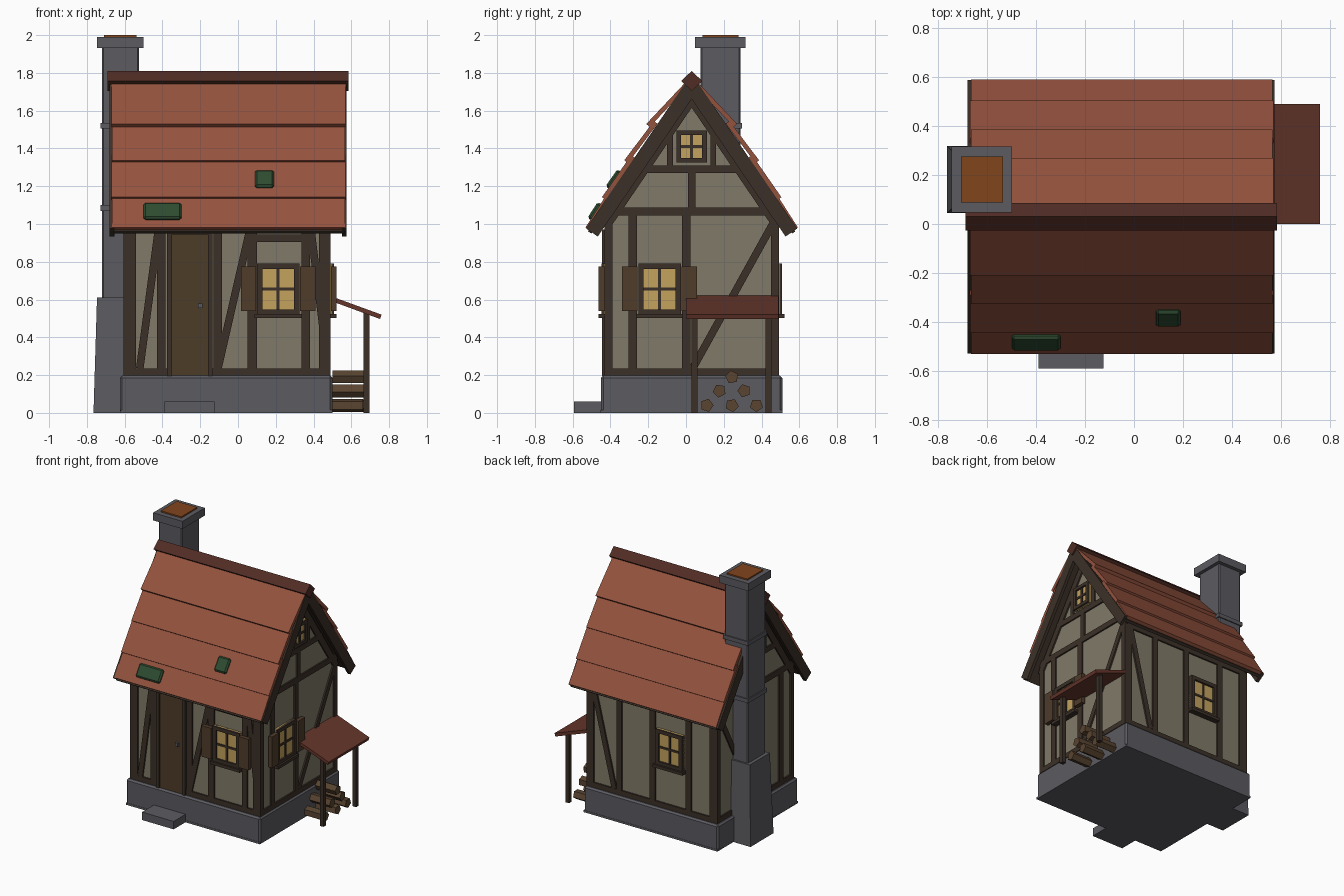
import bpy, bmesh, math
from mathutils import Matrix, Vector

if "Cube" in bpy.data.objects:
    bpy.data.objects.remove(bpy.data.objects["Cube"])

CY = 0.03  # house centre line in y

def material(name, r, g, b):
    m = bpy.data.materials.new(name)
    m.diffuse_color = (r, g, b, 1)
    m.use_nodes = True
    m.node_tree.nodes["Principled BSDF"].inputs["Base Color"].default_value = m.diffuse_color
    return m

TILE = material("tile", .30, .085, .048)
RIDGE = material("ridge_red", .08, .025, .018)
SHED = material("shed_red", .13, .036, .024)
PLASTER = material("plaster", .22, .195, .14)
TIMBER = material("timber", .045, .03, .021)
DOOR = material("door_wood", .075, .045, .02)
SHUTTER = material("shutter_wood", .08, .045, .024)
GLASS = material("window_glow", .55, .36, .11)
STONE = material("stone", .105, .105, .12)
CLAY = material("clay", .22, .06, .012)
MOSS = material("moss", .027, .07, .03)
LOG = material("log", .10, .058, .03)

def prisms(name, polys, d0, d1, M, mat, bevel=0):
    """Extrude (u, z) polygons between outward depths d0 and d1 of a wall plane."""
    bm = bmesh.new()
    for poly in polys:
        a = [bm.verts.new(M @ Vector((u, -d0, z))) for u, z in poly]
        b = [bm.verts.new(M @ Vector((u, -d1, z))) for u, z in poly]
        n = len(poly)
        bm.faces.new(a)
        bm.faces.new(b[::-1])
        for i in range(n):
            j = (i + 1) % n
            bm.faces.new((a[i], b[i], b[j], a[j]))
    bmesh.ops.recalc_face_normals(bm, faces=bm.faces)
    if bevel:
        bmesh.ops.bevel(bm, geom=bm.edges[:], offset=bevel, segments=1, affect='EDGES')
    me = bpy.data.meshes.new(name)
    bm.to_mesh(me)
    bm.free()
    me.materials.append(mat)
    ob = bpy.data.objects.new(name, me)
    bpy.context.collection.objects.link(ob)
    return ob

def rect(u0, u1, z0, z1):
    return [(u0, z0), (u1, z0), (u1, z1), (u0, z1)]

def beam(u0, z0, u1, z1, w=.04):
    d = Vector((u1 - u0, z1 - z0)).normalized() * w / 2
    return [(u0 - d.y, z0 + d.x), (u0 + d.y, z0 - d.x), (u1 + d.y, z1 - d.x), (u1 - d.y, z1 + d.x)]

def wall(x, y, deg):
    return Matrix.Translation((x, y, 0)) @ Matrix.Rotation(math.radians(deg), 4, 'Z')

def box(name, x0, x1, y0, y1, z0, z1, mat, bevel=0):
    return prisms(name, [rect(x0, x1, z0, z1)], -y0, -y1, Matrix(), mat, bevel)

# wall planes: u runs along the wall, depth points outward
FRONT, BACK = wall(0, CY - .45, 0), wall(0, CY + .45, 180)
RIGHT, LEFT = wall(.48, CY, 90), wall(-.595, CY, -90)

# stone plinth and doorstep
box("plinth", -.625, .5, CY - .48, CY + .48, 0, .197, STONE, .012)
box("plinth_foot", -.622, .5, CY - .482, CY + .482, 0, .015, STONE)
box("doorstep", -.39, -.125, -.592, -.44, 0, .06, STONE)

# plaster body with gables
prisms("plaster_walls", [[(-.45, .19), (.45, .19), (.45, 1.03), (0, 1.695), (-.45, 1.03)]],
       0, 1.075, RIGHT @ Matrix.Rotation(math.pi, 4, 'Z'), PLASTER)

# front and back timber frames
long_frame = lambda s: [rect(*sorted((s * -.605, s * .49)), .197, .235), rect(*sorted((s * -.605, s * .49)), .97, 1.04),
                        rect(*sorted((s * -.605, s * -.54)), .2, 1.03), rect(*sorted((s * .43, s * .49)), .2, 1.03)]
prisms("front_frame", long_frame(1) + [
    rect(-.43, -.385, .2, 1), rect(-.13, -.085, .2, 1), rect(.05, .1, .2, 1), rect(.335, .38, .2, 1),
    rect(.1, .335, .905, .945), beam(-.52, .235, -.42, .98), beam(-.105, .24, .065, .98),
    beam(.385, .98, .45, .45)], -.01, .012, FRONT, TIMBER)
prisms("back_frame", long_frame(-1) + [
    rect(-.24, -.195, .2, 1), rect(.04, .085, .2, 1), rect(.34, .385, .2, 1),
    beam(-.44, .98, -.26, .235)], -.01, .012, BACK, TIMBER)

# gable timber frames
gable = [rect(-.46, .46, .197, .235), rect(-.46, .46, 1.045, 1.088), rect(-.28, .28, 1.27, 1.31),
         rect(-.46, -.42, .2, 1.03), rect(.42, .46, .2, 1.03), rect(-.02, .02, 1.08, 1.28),
         rect(-.13, -.1, 1.3, 1.5), rect(.1, .13, 1.3, 1.5),
         beam(0, 1.66, -.455, .99, .05), beam(0, 1.66, .455, .99, .05)]
prisms("right_frame", gable + [rect(-.335, -.29, .2, 1.06), rect(-.05, -.005, .2, 1.06),
       beam(.005, .235, .44, 1.02)], -.01, .011, RIGHT, TIMBER)
prisms("left_frame", gable + [rect(.285, .33, .2, 1.06), rect(-.02, .025, .2, 1.06),
       beam(-.02, .235, -.44, 1.02)], -.01, .011, LEFT, TIMBER)

# windows
def window(name, M, c, z0, z1, w, b, shutters=False, sill=True):
    u0, u1, zc = c - w / 2, c + w / 2, (z0 + z1) / 2
    prisms(name + "_glass", [rect(u0, u1, z0, z1)], 0, .014, M, GLASS)
    prisms(name + "_frame", [rect(u0, u0 + b, z0, z1), rect(u1 - b, u1, z0, z1),
           rect(u0, u1, z0, z0 + b), rect(u0, u1, z1 - b, z1)], 0, .028, M, TIMBER)
    prisms(name + "_muntins", [rect(c - .008, c + .008, z0, z1), rect(u0, u1, zc - .008, zc + .008)],
           0, .02, M, TIMBER)
    if sill:
        prisms(name + "_sill", [rect(u0 - .012, u1 + .012, z0 - .018, z0 + .004)], 0, .042, M, TIMBER)
    if shutters:
        prisms(name + "_shutters", [rect(u0 - .085, u0 - .004, .54, .775), rect(u1 + .004, u1 + .085, .54, .775)],
               .012, .042, M, SHUTTER)

window("front_window", FRONT, .213, .52, .79, .225, .028, True)
window("right_window", RIGHT, -.17, .52, .79, .225, .028, True)
window("back_window", BACK, .21, .52, .79, .225, .028)
window("attic_window", RIGHT, 0, 1.325, 1.495, .16, .024, sill=False)

# door
prisms("door", [rect(-.35, -.16, .195, .945)], 0, .016, FRONT, DOOR)
prisms("door_frame", [rect(-.375, -.35, .195, .97), rect(-.16, -.135, .195, .97),
       rect(-.375, -.135, .945, .97)], 0, .024, FRONT, TIMBER)
prisms("door_knob", [rect(-.212, -.188, .555, .579)], .01, .034, FRONT, STONE)

# roof: lapped tile rows, deck and barge boards on both slopes
rows = [(0, 1.785, .24, 1.53), (.2, 1.545, .357, 1.337), (.32, 1.365, .475, 1.142), (.435, 1.18, .562, .982)]
for side, s in (("front", -1), ("back", 1)):
    for i, (u0, z0, u1, z1) in enumerate(rows):
        n = Vector((z0 - z1, u1 - u0)).normalized() * .024
        poly = [(s * u0, z0), (s * u1, z1), (s * (u1 - n.x), z1 - n.y), (s * (u0 - n.x), z0 - n.y)]
        e = .004 * (i % 2)
        prisms(f"{side}_tile_row_{i + 1}", [poly], .09 - e, -1.15 + e, RIGHT, TILE)
    prisms(f"{side}_roof_deck", [beam(0, 1.74, s * .54, .955, .02)], .085, -1.14, RIGHT, TIMBER)
    barge = [beam(0, 1.728, s * .528, .955, .075)]
    prisms(f"{side}_right_barge_board", barge, .07, .094, RIGHT, TIMBER)
    prisms(f"{side}_left_barge_board", barge, .06, .085, LEFT, TIMBER)
prisms("ridge_beam", [[(0, 1.705), (.056, 1.757), (0, 1.81), (-.056, 1.757)]], .105, -1.17, RIGHT, RIDGE)

# moss patches lying on the front slope
def moss(name, x0, x1, off, z, length, slope):
    d = Vector((1, -slope)).normalized() * length / 2
    M = wall(0, CY, 90)
    prisms(name, [beam(-off + d.x, z - d.y, -off - d.x, z + d.y, .035)], x0, x1, M, MOSS, .01)

moss("moss_patch_low", -.5, -.3, .51, 1.065, .1, 1.54)
moss("moss_patch_high", .09, .19, .41, 1.235, .11, 1.42)

# chimney: tapered foot, shaft, bands, cap and clay top
CX, CHY = -.6225, .182
foot = box("chimney_foot", -.765, -.5, CHY - .138, CHY + .138, 0, .61, STONE)
for v in foot.data.vertices:
    if v.co.z > .5:
        v.co.x = CX + (v.co.x - CX) * .87
        v.co.y = CHY + (v.co.y - CHY) * .87

def stack(name, hx, hy, z0, z1, mat, bevel=0):
    box(name, CX - hx, CX + hx, CHY - hy, CHY + hy, z0, z1, mat, bevel)

stack("chimney_shaft", .0975, .106, .55, 1.95, STONE, .008)
stack("chimney_band_low", .106, .114, 1.07, 1.1, STONE)
stack("chimney_band_high", .106, .114, 1.505, 1.535, STONE)
stack("chimney_cap", .123, .134, 1.932, 1.99, STONE)
stack("chimney_clay_top", .086, .095, 1.95, 2.0, CLAY)

# wood shelter: sloping roof and two posts
prisms("shelter_roof", [[(.48, .622), (.76, .52), (.752, .497), (.48, .597)]], 0, -.49, Matrix(), SHED)
for name, y in (("front", .045), ("back", .437)):
    box(f"shelter_{name}_post", .665, .695, y - .015, y + .015, 0, .53, TIMBER)

# stacked five-sided logs
stackpos = [(.11, .04), (.243, .04), (.373, .04), (.177, .117), (.308, .117), (.243, .19)]
for i, (y, z) in enumerate(stackpos):
    ring = [(y + .036 * math.cos(i * 1.1 + k * math.tau / 5), z + .036 * math.sin(i * 1.1 + k * math.tau / 5))
            for k in range(5)]
    prisms(f"log_{i + 1}", [ring], .5, .662 + .006 * (i % 2), wall(0, 0, 90), LOG)
